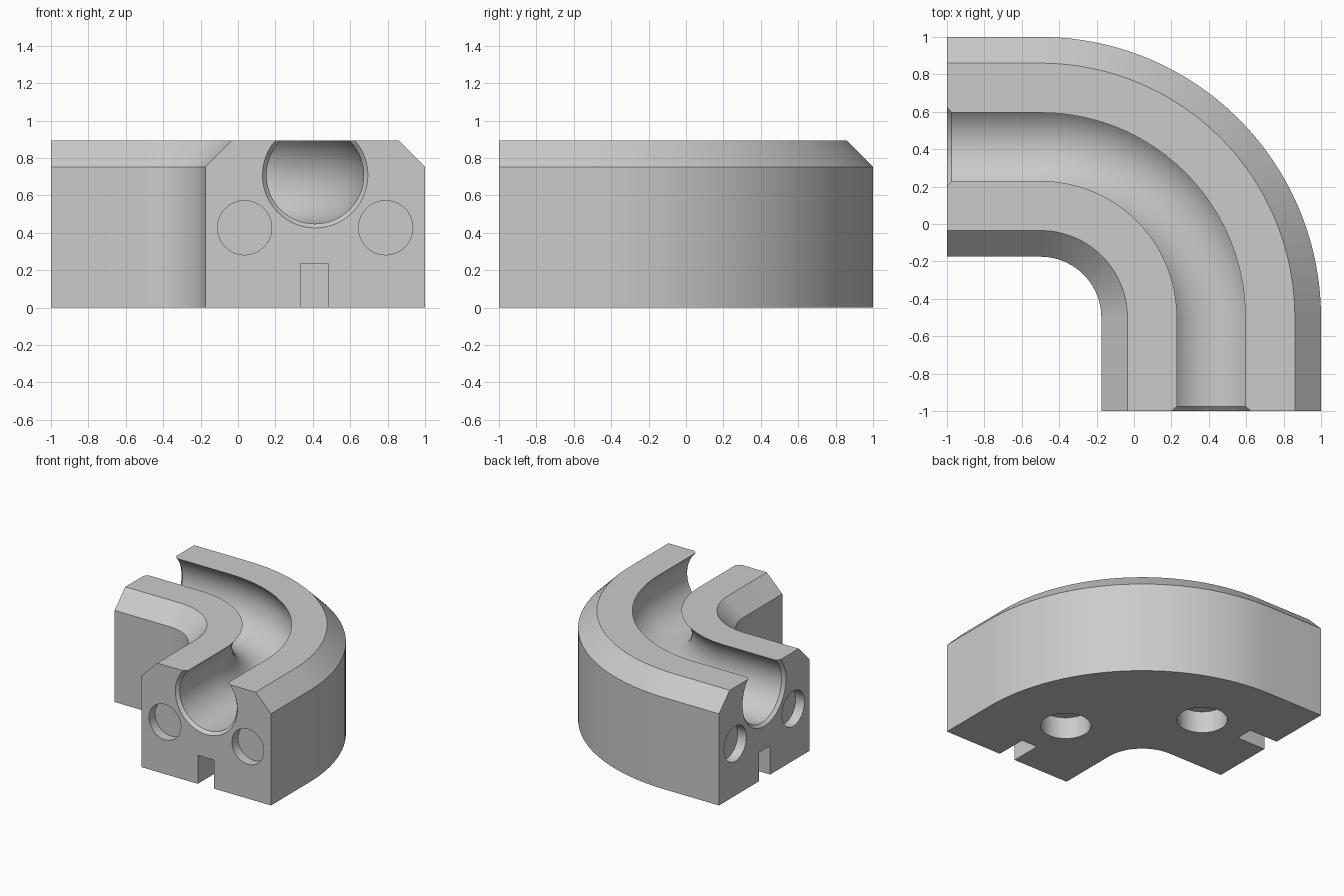
import bpy, bmesh
from math import pi, radians, sin, cos, asin
from mathutils import Matrix, Vector

if "Cube" in bpy.data.objects:
    bpy.data.objects.remove(bpy.data.objects["Cube"])

HEIGHT, INNER, OUTER, CHAMFER = 0.893, -0.175, 1.0, 0.14
MID = (INNER + OUTER) / 2
GROOVE_Z, GROOVE_R, FLARE_R, FLARE_DEPTH = 0.708, 0.26, 0.282, 0.025
BEND = -0.5          # bend centre in x and y
BEND_STEPS, GROOVE_STEPS = 40, 40

grey = bpy.data.materials.new("light grey")
grey.use_nodes = True
colour = (0.6, 0.6, 0.6, 1)
grey.diffuse_color = colour
grey.node_tree.nodes["Principled BSDF"].inputs["Base Color"].default_value = colour


def make_object(name, bm):
    bmesh.ops.recalc_face_normals(bm, faces=bm.faces)
    mesh = bpy.data.meshes.new(name)
    bm.to_mesh(mesh)
    bm.free()
    mesh.materials.append(grey)
    obj = bpy.data.objects.new(name, mesh)
    bpy.context.collection.objects.link(obj)
    return obj


def profile(radius):
    """Chamfered block outline with a round groove open at the top."""
    pts = [(INNER, 0), (INNER, HEIGHT - CHAMFER), (INNER + CHAMFER, HEIGHT)]
    lip = asin((HEIGHT - GROOVE_Z) / radius)
    start, sweep = pi - lip, pi + 2 * lip
    for i in range(GROOVE_STEPS + 1):
        a = start + sweep * i / GROOVE_STEPS
        pts.append((MID + radius * cos(a), GROOVE_Z + radius * sin(a)))
    return pts + [(OUTER - CHAMFER, HEIGHT), (OUTER, HEIGHT - CHAMFER), (OUTER, 0)]


# Body: sweep the profile along straight, quarter bend, straight
bm = bmesh.new()
rings = []


def add_ring(place, radius=GROOVE_R):
    rings.append([bm.verts.new(place(u, z)) for u, z in profile(radius)])


add_ring(lambda u, z: (-1, u, z), FLARE_R)
add_ring(lambda u, z: (FLARE_DEPTH - 1, u, z))
for i in range(BEND_STEPS + 1):
    t = pi / 2 * (1 - i / BEND_STEPS)
    add_ring(lambda u, z: (BEND + (u - BEND) * cos(t), BEND + (u - BEND) * sin(t), z))
add_ring(lambda u, z: (u, FLARE_DEPTH - 1, z))
add_ring(lambda u, z: (u, -1, z), FLARE_R)

for a, b in zip(rings, rings[1:]):
    for i in range(len(a)):
        j = (i + 1) % len(a)
        bm.faces.new((a[i], a[j], b[j], b[i]))
bm.faces.new(rings[0])
bm.faces.new(rings[-1])
body = make_object("curved_channel_block", bm)

# Cutters: round end sockets, key slots and underside holes, same on both ends
cut = bmesh.new()
swap = Matrix(((0, 1, 0, 0), (1, 0, 0, 0), (0, 0, 1, 0), (0, 0, 0, 1)))


def cylinder(centre, radius, depth, turn):
    bmesh.ops.create_cone(cut, cap_ends=True, segments=48, radius1=radius, radius2=radius,
                          depth=2 * depth, matrix=Matrix.Translation(centre) @ turn)


for side in (Matrix.Identity(4), swap):
    for offset in (-0.377, 0.377):
        turn = Matrix.Rotation(pi / 2, 4, "X" if side != swap else "Y")
        cylinder(side @ Vector((MID + offset, -1, 0.427)), 0.145, 0.08, turn)
    cylinder(side @ Vector((0.37, -0.36, 0)), 0.19, 0.18, Matrix.Identity(4))
    size = side @ Vector((0.145, 0.52, 0.47))
    bmesh.ops.create_cube(cut, size=1, matrix=Matrix.Translation(side @ Vector((MID - 0.005, -1, 0)))
                          @ Matrix.Diagonal((*size, 1)))
cutter = make_object("socket_cutter", cut)
cutter.hide_render = True

mod = body.modifiers.new("sockets", "BOOLEAN")
mod.operation = "DIFFERENCE"
mod.solver = "EXACT"
mod.object = cutter
bpy.ops.object.select_all(action="DESELECT")
body.select_set(True)
bpy.context.view_layer.objects.active = body
bpy.ops.object.modifier_apply(modifier=mod.name)
bpy.data.objects.remove(cutter)
bpy.ops.object.shade_smooth_by_angle(angle=radians(30))
